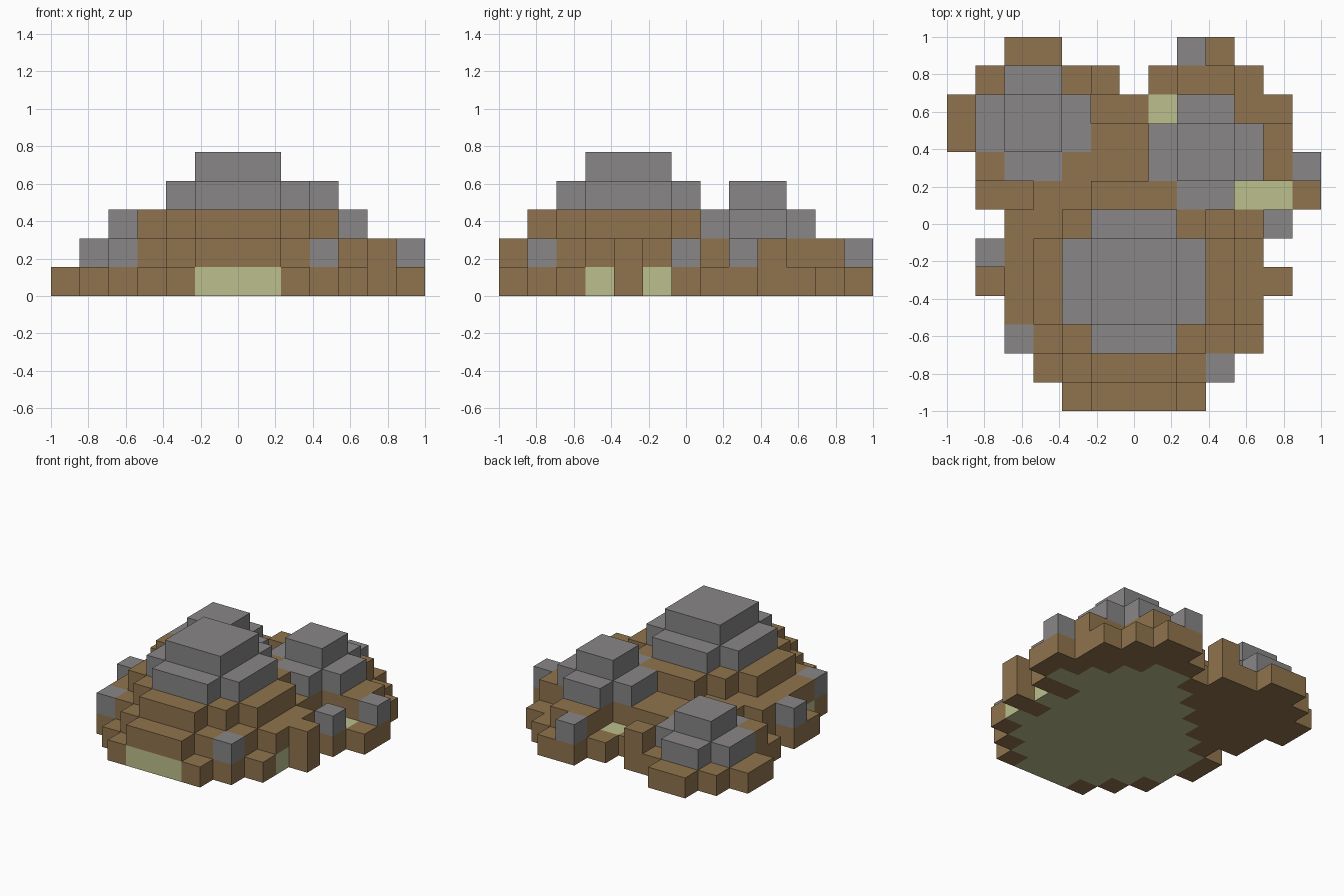
import bpy
import bmesh
from mathutils import Vector

if "Cube" in bpy.data.objects:
    bpy.data.objects.remove(bpy.data.objects["Cube"], do_unlink=True)

N = 13          # blocks along each side
U = 2 / N       # block size


def material(name, rgb):
    m = bpy.data.materials.new(name)
    m.use_nodes = True
    m.diffuse_color = (*rgb, 1)
    m.node_tree.nodes["Principled BSDF"].inputs["Base Color"].default_value = (*rgb, 1)
    return m


SOIL = material("brown soil", (0.279, 0.174, 0.074))
ROCK = material("grey rock", (0.246, 0.238, 0.238))
CORE = material("pale green core", (0.503, 0.521, 0.266))


def disc(cx, cy, z, rx, ry, total):
    """Stepped octagon of blocks on one level."""
    return {(c, r, z) for c in range(N) for r in range(N)
            if abs(c - cx) <= rx and abs(r - cy) <= ry
            and abs(c - cx) + abs(r - cy) <= total}


def box(c0, c1, r0, r1, z):
    return {(c, r, z) for c in range(c0, c1 + 1) for r in range(r0, r1 + 1)}


def pillars(spots, *levels):
    return {(c, r, z) for c, r in spots for z in levels}


# Ground layer: three merged mounds and a few loose edge blocks
pebble_spots = [(9, 1), (2, 2), (1, 5), (11, 6), (12, 8), (8, 12)]
ground = disc(6, 4, 0, 4, 4, 6) | disc(8.5, 8.5, 0, 2.5, 3.5, 4) | disc(2.5, 9.5, 0, 3, 3, 3)
ground |= pillars(pebble_spots + [(11, 4), (1, 4), (1, 7), (12, 7), (5, 11), (9, 12)], 0)

# Pale core inside the ground layer
core = {(c, r, z) for c, r, z in ground
        if r - c <= 3 and 5 <= c + r <= 18 and c - r <= 7 and c > 1
        and (c < 11 or r == 7) and (c, r) not in [(10, 4), (10, 6)]}
ground -= core

# Second and third soil tiers
tier = disc(6, 4, 1, 4, 4, 5)
tier |= box(6, 11, 8, 9, 1) | box(8, 9, 6, 11, 1)
tier |= box(4, 5, 8, 9, 1) | pillars([(3, 7), (2, 6), (1, 8)], 1)
tier |= pillars([(11, 4), (5, 11)], 1)
upper_tier = disc(6, 4, 2, 3, 3, 4)

# Rock caps and pebbles
front_rock = disc(6, 4, 3, 2, 2, 3) | disc(6, 4, 4, 1, 1, 2)
back_left_rock = disc(8.5, 8.5, 2, 2, 2, 2) | disc(8.5, 8.5, 3, 1, 1, 1)
back_right_rock = disc(2.5, 9.5, 1, 2, 2, 2) | disc(2.5, 9.5, 2, 1, 1, 1)
pebbles = pillars(pebble_spots, 1)

# Later parts take priority where blocks coincide
parts = {
    "pale_core": (core, CORE),
    "ground_layer": (ground, SOIL),
    "soil_tier": (tier, SOIL),
    "upper_soil_tier": (upper_tier, SOIL),
    "front_rock": (front_rock, ROCK),
    "back_left_rock": (back_left_rock, ROCK),
    "back_right_rock": (back_right_rock, ROCK),
    "pebbles": (pebbles, ROCK),
}
owner = {cell: name for name, (cells, _) in parts.items() for cell in cells}

AXES = [Vector((1, 0, 0)), Vector((0, 1, 0)), Vector((0, 0, 1))]


def build(name, mat):
    """Make the exposed block faces of one part."""
    bm = bmesh.new()
    for cell in sorted(k for k, v in owner.items() if v == name):
        centre = Vector(cell) + Vector((0.5, 0.5, 0.5))
        for i in range(3):
            for sign in (-1, 1):
                n = AXES[i] * sign
                if tuple(int(v) for v in Vector(cell) + n) in owner:
                    continue
                a, b = AXES[(i + 1) % 3], AXES[(i + 2) % 3] * sign
                corners = [centre + (n + a * s + b * t) / 2
                           for s, t in ((-1, -1), (1, -1), (1, 1), (-1, 1))]
                bm.faces.new([bm.verts.new(((p.x * U) - 1, (p.y * U) - 1, p.z * U))
                              for p in corners])
    bmesh.ops.remove_doubles(bm, verts=bm.verts[:], dist=0.001)
    mesh = bpy.data.meshes.new(name)
    bm.to_mesh(mesh)
    bm.free()
    mesh.materials.append(mat)
    bpy.context.collection.objects.link(bpy.data.objects.new(name, mesh))


for part_name, (_, part_material) in parts.items():
    build(part_name, part_material)
